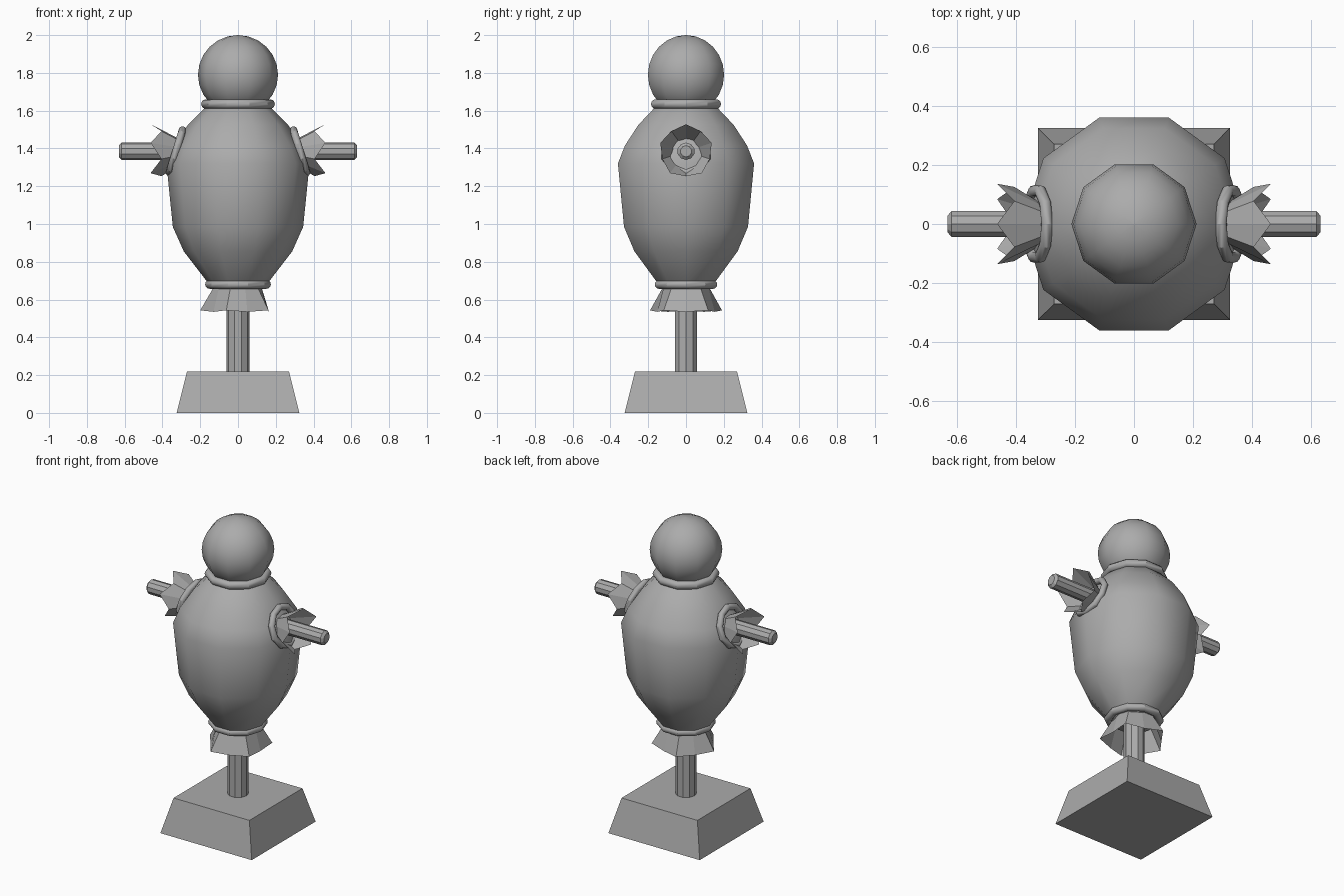
import bpy, bmesh, math
from math import sin, cos, pi
from mathutils import Matrix, Vector

cube = bpy.data.objects.get("Cube")
if cube:
    bpy.data.objects.remove(cube, do_unlink=True)

SIDES = 10
grey = bpy.data.materials.new("plain grey")
grey.use_nodes = True
grey.diffuse_color = (0.41, 0.41, 0.41, 1)
grey.node_tree.nodes["Principled BSDF"].inputs["Base Color"].default_value = grey.diffuse_color


def circle(r, z, n=SIDES, turn=0.0):
    return [Vector((r * cos(turn + 2 * pi * i / n), r * sin(turn + 2 * pi * i / n), z))
            for i in range(n)]


def build(name, loops, caps=True, closed=False, smooth=False, matrix=Matrix()):
    """Bridge a list of equal loops into one skin."""
    bm = bmesh.new()
    rings = [[bm.verts.new(matrix @ p) for p in loop] for loop in loops]
    pairs = list(zip(rings, rings[1:])) + ([(rings[-1], rings[0])] if closed else [])
    for a, b in pairs:
        n = len(a)
        for i in range(n):
            j = (i + 1) % n
            bm.faces.new((a[i], a[j], b[j], b[i]))
    if caps and not closed:
        bm.faces.new(rings[0][::-1])
        bm.faces.new(rings[-1])
    bmesh.ops.recalc_face_normals(bm, faces=bm.faces)
    for f in bm.faces:
        f.smooth = smooth
    mesh = bpy.data.meshes.new(name)
    bm.to_mesh(mesh)
    bm.free()
    mesh.materials.append(grey)
    obj = bpy.data.objects.new(name, mesh)
    bpy.context.collection.objects.link(obj)
    return obj


def rope(name, major, minor, matrix):
    """Ring tied around an opening: round in section, faceted around."""
    loops = [circle(major + minor * cos(2 * pi * k / 12), minor * sin(2 * pi * k / 12))
             for k in range(12)]
    obj = build(name, loops, closed=True, smooth=True, matrix=matrix)
    obj.data.set_sharp_from_angle(angle=math.radians(32))


def frill(base, tip_r, tip_z, notch_r, notch_z, turn):
    """Open cloth end with alternating tips and notches."""
    edge = []
    for i in range(SIDES):
        a = turn + 2 * pi * i / SIDES
        r, z = (tip_r, tip_z) if i % 2 == 0 else (notch_r, notch_z)
        edge.append(Vector((r * cos(a), r * sin(a), z)))
    return [base, edge]


# Stand
build("base", [circle(h * math.sqrt(2), z, 4, pi / 4) for h, z in ((0.325, 0), (0.27, 0.22))])
build("pole", [circle(0.062, 0.2), circle(0.062, 0.8)])

# Stuffed body
profile = [(0.10, 0.64), (0.16, 0.69), (0.287, 0.855), (0.345, 0.985), (0.379, 1.32),
           (0.34, 1.415), (0.265, 1.525), (0.18, 1.61), (0.10, 1.65)]
build("body", [circle(r, z) for r, z in profile], smooth=True)

# Head
head_steps = 12
build("head", [circle(max(0.212 * sin(pi * k / head_steps), 0.002),
                      1.79 - 0.21 * cos(pi * k / head_steps))
               for k in range(head_steps + 1)], smooth=True)

# Neck and waist ties, lower frill
rope("neck_tie", 0.17, 0.025, Matrix.Translation((0, 0, 1.635)))
rope("waist_tie", 0.151, 0.023, Matrix.Translation((0, 0, 0.68)))
build("waist_frill", frill(circle(0.12, 0.68, turn=pi), 0.2, 0.543, 0.16, 0.535, pi), caps=False)

# Arms: local z points outward along x, local x points up
for side, sign in (("left", 1), ("right", -1)):
    out = Matrix(((0, 0, sign, 0), (0, 1, 0, 0), (1, 0, 0, 1.385), (0, 0, 0, 1)))
    tilt = Matrix.Rotation(math.radians(17), 4, 'Y')
    seat = Matrix.Translation((0, 0, 0.328)) @ tilt
    build(side + "_arm", [circle(0.046, 0.2), circle(0.046, 0.617), circle(0.03, 0.631)],
          matrix=out)
    rope(side + "_arm_tie", 0.117, 0.02, out @ seat)
    build(side + "_cuff", frill(circle(0.045, 0.27), 0.143, 0.463, 0.132, 0.405, 0),
          caps=False, matrix=out)
